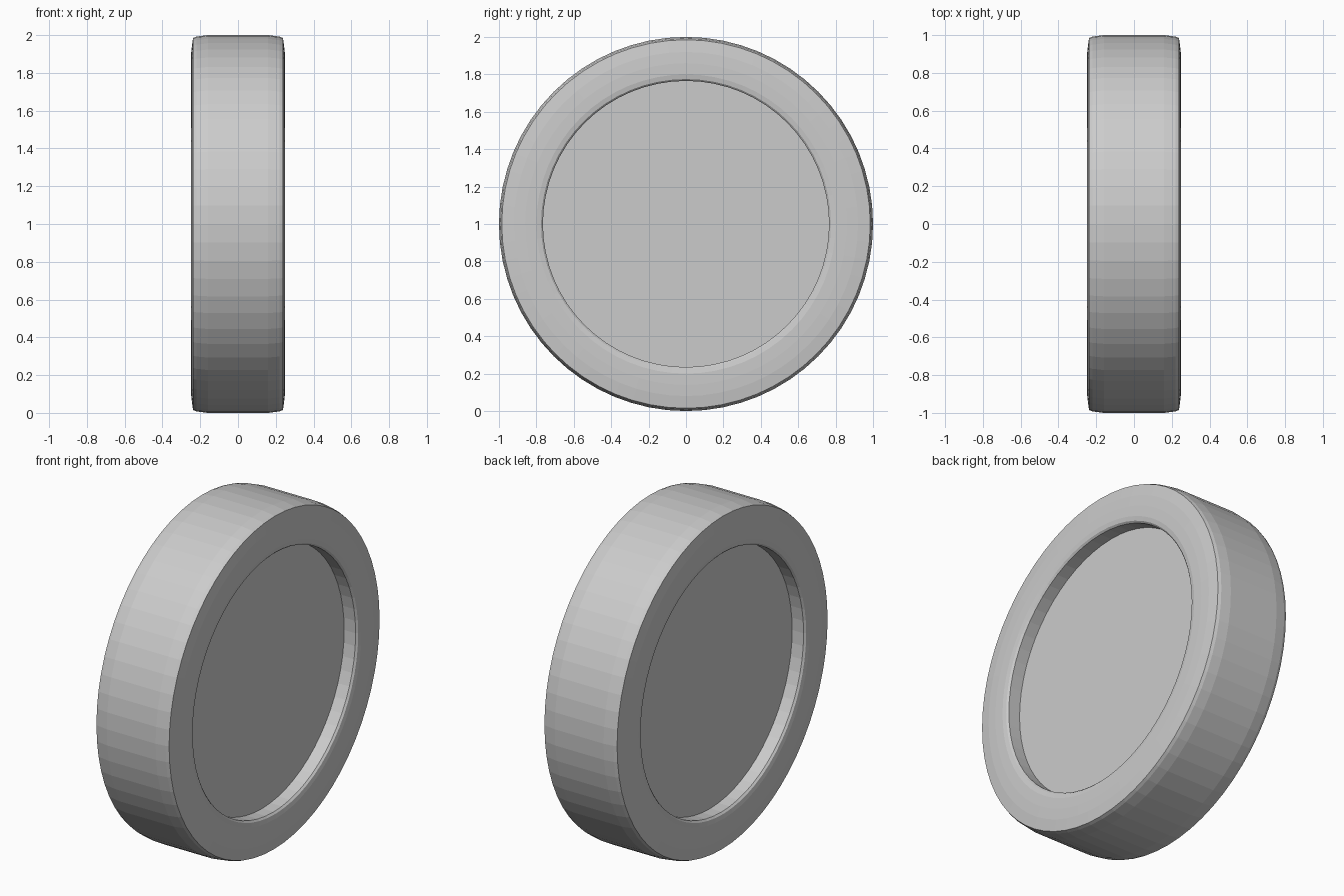
import bpy
import math

cube = bpy.data.objects.get("Cube")
if cube:
    bpy.data.objects.remove(cube, do_unlink=True)

SEGMENTS = 64

grey = bpy.data.materials.new("plain grey")
grey.use_nodes = True
colour = (0.6, 0.6, 0.6, 1)
grey.diffuse_color = colour
grey.node_tree.nodes["Principled BSDF"].inputs["Base Color"].default_value = colour


def lathe_x(name, profile, capped):
    """Spin an (x, radius) profile around the wheel axle, one unit above the ground."""
    verts = []
    for x, r in profile:
        for i in range(SEGMENTS):
            a = 2 * math.pi * i / SEGMENTS
            verts.append((x, r * math.sin(a), 1 + r * math.cos(a)))
    faces = []
    for k in range(len(profile) - 1):
        for i in range(SEGMENTS):
            j = (i + 1) % SEGMENTS
            a, b = k * SEGMENTS, (k + 1) * SEGMENTS
            faces.append((a + i, a + j, b + j, b + i))
    if capped:
        last = len(verts) - SEGMENTS
        faces.append(tuple(reversed(range(SEGMENTS))))
        faces.append(tuple(range(last, last + SEGMENTS)))
    mesh = bpy.data.meshes.new(name)
    mesh.from_pydata(verts, [], faces)
    mesh.materials.append(grey)
    obj = bpy.data.objects.new(name, mesh)
    bpy.context.collection.objects.link(obj)
    return obj


# Tyre and recessed hub as one mirrored profile, from hub face to tread
half = [(0.16, 0.765), (0.235, 0.765), (0.245, 0.775), (0.25, 0.80),
        (0.25, 0.86), (0.247, 0.92), (0.238, 0.985), (0.22, 0.992), (0.16, 1.0)]
profile = [(-x, r) for x, r in half] + half[::-1]
lathe_x("wheel", profile, True)
